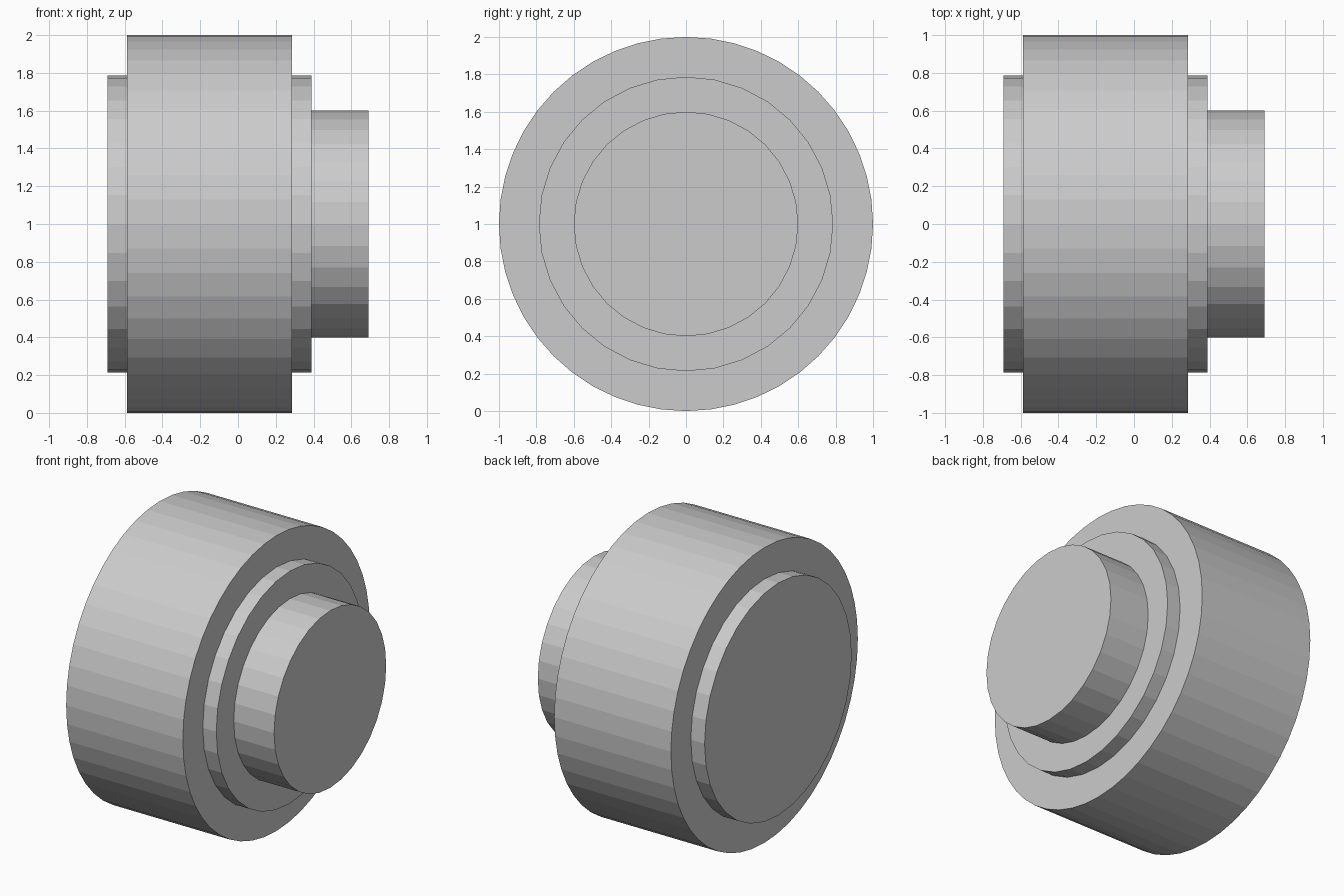
import bpy
from math import pi

if "Cube" in bpy.data.objects:
    bpy.data.objects.remove(bpy.data.objects["Cube"])


def disc(name, radius, x0, x1, sides):
    """Flat-shaded cylinder lying along x, between x0 and x1."""
    bpy.ops.mesh.primitive_cylinder_add(
        vertices=sides, radius=radius, depth=x1 - x0,
        location=((x0 + x1) / 2, 0, 1), rotation=(0, pi / 2, 0))
    obj = bpy.context.object
    obj.name = name
    return obj


# Wide outer tyre
disc("tyre", 1.0, -0.587, 0.287, 48)
# Rim core passing through the tyre, showing on both sides
disc("rim", 0.787, -0.69, 0.388, 32)
# Axle hub on the right side
disc("hub", 0.6, 0.3, 0.69, 32)
